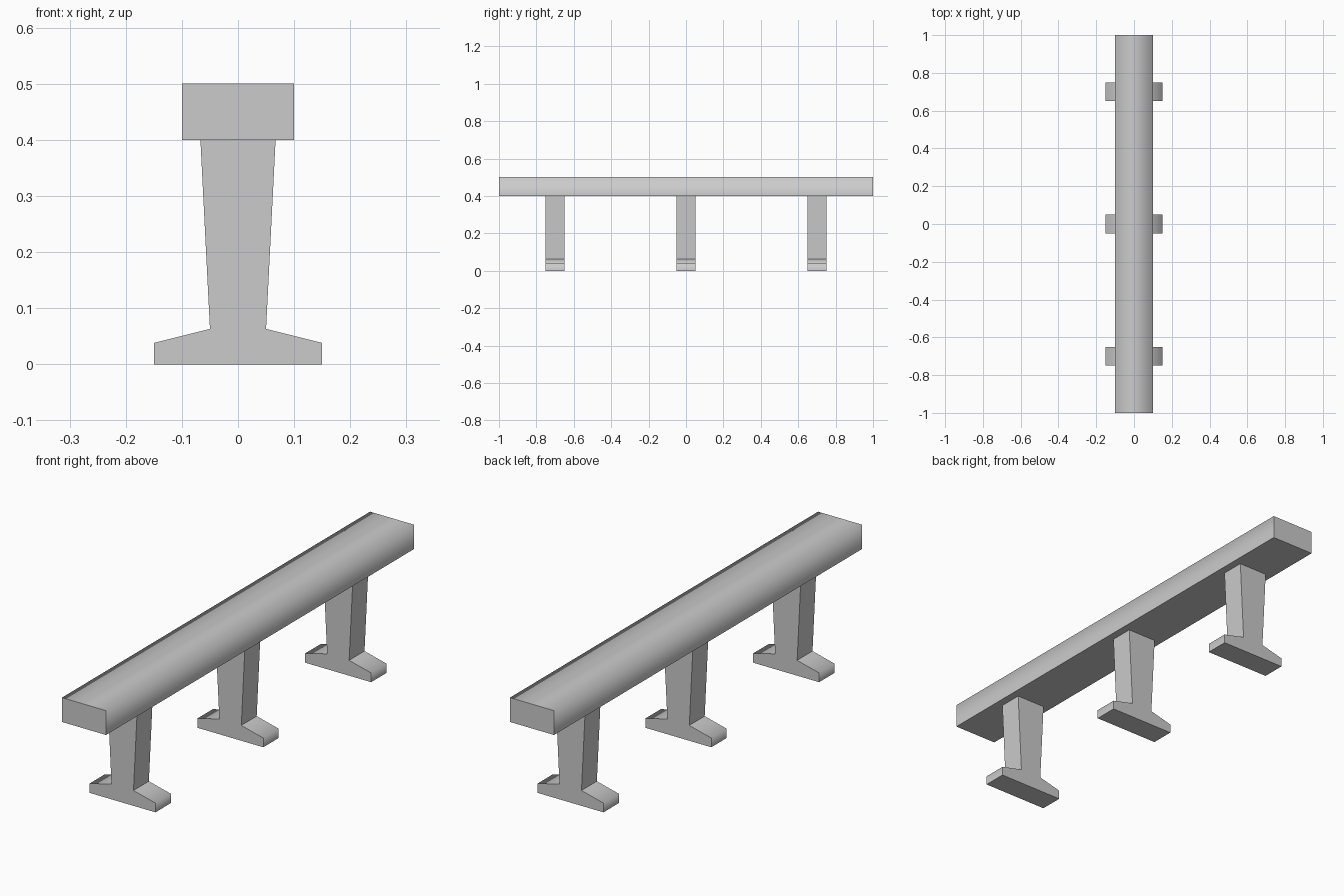
import bpy, bmesh

if "Cube" in bpy.data.objects:
    bpy.data.objects.remove(bpy.data.objects["Cube"])


def extrude_profile(name, pts, y_mid, depth, soft):
    """Prism along y from an x/z profile; lengthwise edges in 'soft' shade smoothly."""
    bm = bmesh.new()
    y0, y1 = y_mid - depth / 2, y_mid + depth / 2
    near = [bm.verts.new((x, y0, z)) for x, z in pts]
    far = [bm.verts.new((x, y1, z)) for x, z in pts]
    bm.faces.new(near)
    bm.faces.new(far[::-1])
    n = len(pts)
    for i in range(n):
        j = (i + 1) % n
        bm.faces.new((near[i], far[i], far[j], near[j]))
    bmesh.ops.recalc_face_normals(bm, faces=bm.faces)
    for f in bm.faces:
        f.smooth = True
    for e in bm.edges:
        e.smooth = False
    for i in soft:
        bm.edges.get((near[i], far[i])).smooth = True
    mesh = bpy.data.meshes.new(name)
    bm.to_mesh(mesh)
    bm.free()
    obj = bpy.data.objects.new(name, mesh)
    bpy.context.collection.objects.link(obj)
    return obj


# Long seat beam, softly shaded over its upper edges
extrude_profile("seat_beam", [(-0.1, 0.4), (0.1, 0.4), (0.1, 0.5), (-0.1, 0.5)],
                0, 2.0, soft=(2, 3))

# Three tapered legs with spreading feet
half = [(0.15, 0), (0.15, 0.038), (0.05, 0.063), (0.067, 0.4)]
profile = half + [(-x, z) for x, z in reversed(half)]
for label, y in (("front", -0.7), ("middle", 0), ("back", 0.7)):
    extrude_profile(label + "_leg", profile, y, 0.1, soft=(1, 6))
